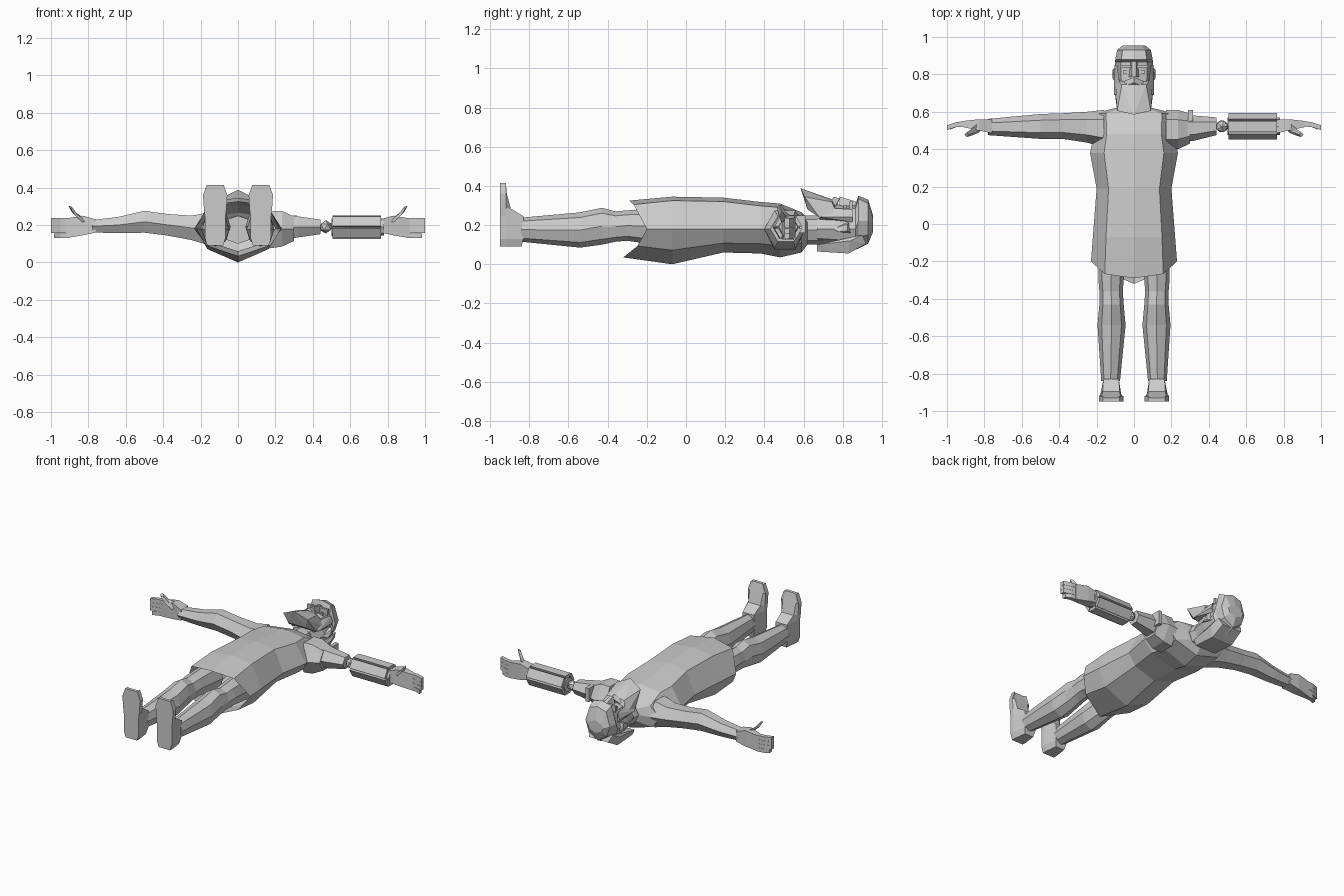
import bpy, bmesh, math
from mathutils import Vector


def finish(name, bm):
    bmesh.ops.recalc_face_normals(bm, faces=bm.faces)
    me = bpy.data.meshes.new(name)
    bm.to_mesh(me)
    bm.free()
    ob = bpy.data.objects.new(name, me)
    bpy.context.collection.objects.link(ob)
    return ob


def bridge(name, rings, caps=(True, True)):
    """Flat-faced skin through a list of equal-length point rings."""
    bm = bmesh.new()
    vs = [[bm.verts.new(p) for p in r] for r in rings]
    n = len(vs[0])
    for a, b in zip(vs, vs[1:]):
        for i in range(n):
            j = (i + 1) % n
            bm.faces.new((a[i], a[j], b[j], b[i]))
    if caps[0]:
        bm.faces.new(vs[0])
    if caps[1]:
        bm.faces.new(vs[-1])
    return finish(name, bm)


def limb(name, axis, rows, n=6, phase=0.0, s=1):
    """rows: position, low/high of first cross axis, low/high of z."""
    rings = []
    for p, a0, a1, z0, z1 in rows:
        ring = []
        for i in range(n):
            t = phase + 2 * math.pi * i / n
            a = (a0 + a1) / 2 + (a1 - a0) / 2 * math.cos(t)
            z = (z0 + z1) / 2 + (z1 - z0) / 2 * math.sin(t)
            ring.append((s * p, a, z) if axis == 'x' else (s * a, p, z))
        rings.append(ring)
    return bridge(name, rings)


def body_ring(y, w, zt, zb, zs=0.18, front=0.0, back=0.0, drop=0.02):
    """Eight-sided body section; front/back push the hem into points."""
    half = [(0.68 * w, front * 0.75, zt - drop), (w, 0, zs),
            (0.75 * w, back * 0.4, zb + 0.4 * (zs - zb))]
    r = [(0, y + front, zt)] + [(x, y + d, z) for x, d, z in half]
    r += [(0, y + back, zb)] + [(-x, y + d, z) for x, d, z in reversed(half)]
    return r


def hull(name, pts, s=1, both=False):
    bm = bmesh.new()
    for x, y, z in pts:
        bm.verts.new((s * x, y, z))
        if both and x:
            bm.verts.new((-x, y, z))
    res = bmesh.ops.convex_hull(bm, input=bm.verts)
    loose = [v for v in bm.verts if not v.link_faces]
    bmesh.ops.delete(bm, geom=loose, context='VERTS')
    bmesh.ops.dissolve_limit(bm, angle_limit=0.02, verts=bm.verts, edges=bm.edges)
    return finish(name, bm)


def box(name, x, y, z, s=1):
    return hull(name, [(a, b, c) for a in x for b in y for c in z], s)


# Tunic with an open, pointed hem
bridge("tunic", [
    body_ring(-0.2, 0.23, 0.325, 0.035, front=-0.09, back=-0.12),
    body_ring(-0.07, 0.22, 0.345, 0.0),
    body_ring(0.19, 0.2, 0.34, 0.06),
    body_ring(0.38, 0.235, 0.318, 0.055),
    body_ring(0.48, 0.215, 0.31, 0.035),
    body_ring(0.59, 0.22, 0.265, 0.06),
    body_ring(0.62, 0.1, 0.235, 0.1)], caps=(False, True))
limb("neck", 'y', [(0.58, -0.09, 0.09, 0.1, 0.25), (0.72, -0.07, 0.07, 0.1, 0.25)], 8)

# Head, brow, hair
bridge("head", [
    body_ring(0.67, 0.085, 0.25, 0.1),
    body_ring(0.76, 0.1, 0.305, 0.09),
    body_ring(0.865, 0.102, 0.305, 0.075),
    body_ring(0.88, 0.1, 0.35, 0.08, zs=0.22, drop=0.015),
    body_ring(0.93, 0.09, 0.33, 0.105, zs=0.22),
    body_ring(0.955, 0.06, 0.25, 0.165, zs=0.21)])
hull("back_hair", [(0.09, 0.67, 0.1), (0.075, 0.67, 0.065), (0.1, 0.84, 0.12),
                   (0.075, 0.83, 0.055), (0.07, 0.92, 0.105), (0.09, 0.9, 0.15)], both=True)

# Beard, moustache, nose, eyebrows, ears
hull("beard", [(0, 0.585, 0.388), (0.09, 0.605, 0.345), (0.1, 0.68, 0.24), (0.06, 0.62, 0.28),
               (0.1, 0.78, 0.235), (0.065, 0.745, 0.318), (0, 0.75, 0.33)], both=True)
hull("nose", [(0.027, 0.785, 0.3), (0.012, 0.785, 0.345), (0.012, 0.868, 0.32),
              (0.02, 0.868, 0.29)], both=True)
hull("moustache", [(0.055, 0.735, 0.31), (0.05, 0.765, 0.3), (0, 0.785, 0.335),
                   (0, 0.755, 0.345), (0, 0.77, 0.3)], both=True)
for s, side in ((-1, "left"), (1, "right")):
    box(side + "_eyebrow", (0.015, 0.075), (0.835, 0.85), (0.28, 0.32), s)
    box(side + "_eye", (0.03, 0.06), (0.805, 0.82), (0.27, 0.302), s)
    hull(side + "_ear", [(0.095, 0.75, 0.18), (0.115, 0.78, 0.165), (0.115, 0.825, 0.17),
                         (0.115, 0.825, 0.205), (0.095, 0.84, 0.16), (0.095, 0.83, 0.215)], s)
    hull(side + "_sideburn", [(0.07, 0.68, 0.23), (0.108, 0.69, 0.24), (0.07, 0.7, 0.29),
                              (0.105, 0.85, 0.24), (0.09, 0.85, 0.215), (0.09, 0.85, 0.28)], s)

    # Legs and upturned shoes
    limb(side + "_leg", 'y', [
        (-0.1, 0.04, 0.19, 0.09, 0.29), (-0.3, 0.055, 0.19, 0.12, 0.275),
        (-0.36, 0.06, 0.185, 0.115, 0.27), (-0.43, 0.055, 0.185, 0.1, 0.288),
        (-0.54, 0.045, 0.195, 0.085, 0.265), (-0.84, 0.075, 0.175, 0.115, 0.238)],
        8, math.pi / 8 * 0, s)
    bridge(side + "_shoe", [[(s * (0.122 + k * w), y, z) for k, y in
                             ((-1, -0.95), (-1, -0.92), (-0.75, yt), (0.75, yt),
                              (1, -0.92), (1, -0.95))]
                            for z, w, yt in ((0.09, 0.042, -0.84), (0.13, 0.055, -0.83),
                                             (0.245, 0.055, -0.83), (0.285, 0.06, -0.895),
                                             (0.36, 0.065, -0.915), (0.415, 0.045, -0.93))])

    # Hands: palm, four fingers, thumb
    hull(side + "_palm", [(0.76, 0.485, 0.16), (0.76, 0.485, 0.23), (0.76, 0.56, 0.16),
                          (0.76, 0.56, 0.23), (0.83, 0.5, 0.25), (0.83, 0.56, 0.25),
                          (0.83, 0.5, 0.145), (0.83, 0.56, 0.145), (0.92, 0.52, 0.235),
                          (0.92, 0.55, 0.235), (0.92, 0.52, 0.13), (0.92, 0.55, 0.13)], s)
    for i in range(4):
        z = 0.13 + 0.027 * i
        tip = 0.985 if i == 0 else 1.0
        bridge(side + "_finger_%d" % (i + 1), [
            [(s * x, y0, z), (s * x, y1, z), (s * x, y1, z + 0.026), (s * x, y0, z + 0.026)]
            for x, y0, y1 in ((0.9, 0.522, 0.55), (0.95, 0.518, 0.545), (tip, 0.503, 0.528))])
    bridge(side + "_thumb", [
        [(s * (x - r), y, z), (s * x, y - r, z), (s * (x + r), y, z + r), (s * x, y + r, z + r)]
        for x, y, z, r in ((0.83, 0.515, 0.215, 0.027), (0.87, 0.49, 0.25, 0.018),
                           (0.895, 0.477, 0.29, 0.012))])

# Natural arm on the -x side
limb("left_arm", 'x', [
    (0.16, 0.41, 0.61, 0.08, 0.28), (0.25, 0.435, 0.6, 0.11, 0.26),
    (0.38, 0.455, 0.592, 0.135, 0.268), (0.5, 0.455, 0.588, 0.15, 0.285),
    (0.64, 0.465, 0.575, 0.15, 0.25), (0.78, 0.475, 0.562, 0.155, 0.232)], 6, 0, -1)

# Mechanical arm on the +x side
limb("shoulder_guard", 'x', [
    (0.17, 0.4, 0.61, 0.06, 0.29), (0.235, 0.4, 0.61, 0.07, 0.29),
    (0.3, 0.43, 0.59, 0.105, 0.255)], 6, 0)
box("shoulder_clip", (0.29, 0.315), (0.55, 0.61), (0.16, 0.25))
limb("upper_arm", 'x', [
    (0.24, 0.435, 0.585, 0.11, 0.27), (0.32, 0.445, 0.58, 0.125, 0.255),
    (0.44, 0.475, 0.57, 0.145, 0.235)], 6, 0)
bm = bmesh.new()
bmesh.ops.create_icosphere(bm, subdivisions=1, radius=0.036)
bmesh.ops.translate(bm, verts=bm.verts, vec=(0.47, 0.522, 0.19))
finish("elbow_ball", bm)
limb("elbow_pin", 'x', [(0.43, 0.508, 0.536, 0.176, 0.204), (0.52, 0.508, 0.536, 0.176, 0.204)])
limb("forearm_core", 'x', [(0.5, 0.475, 0.57, 0.14, 0.235), (0.78, 0.475, 0.57, 0.145, 0.235)], 8)

# Plates around the forearm
for k in range(6):
    t = math.radians(60 * k + 30)
    out, tan = Vector((0, math.cos(t), math.sin(t))), Vector((0, -math.sin(t), math.cos(t)))
    pts = [Vector((x, 0.522, 0.188)) + out * r + tan * w
           for x in (0.505, 0.765) for r, ws in ((0.045, 0.023), (0.064, 0.03))
           for w in (-ws, ws)]
    hull("forearm_plate_%d" % (k + 1), pts)
